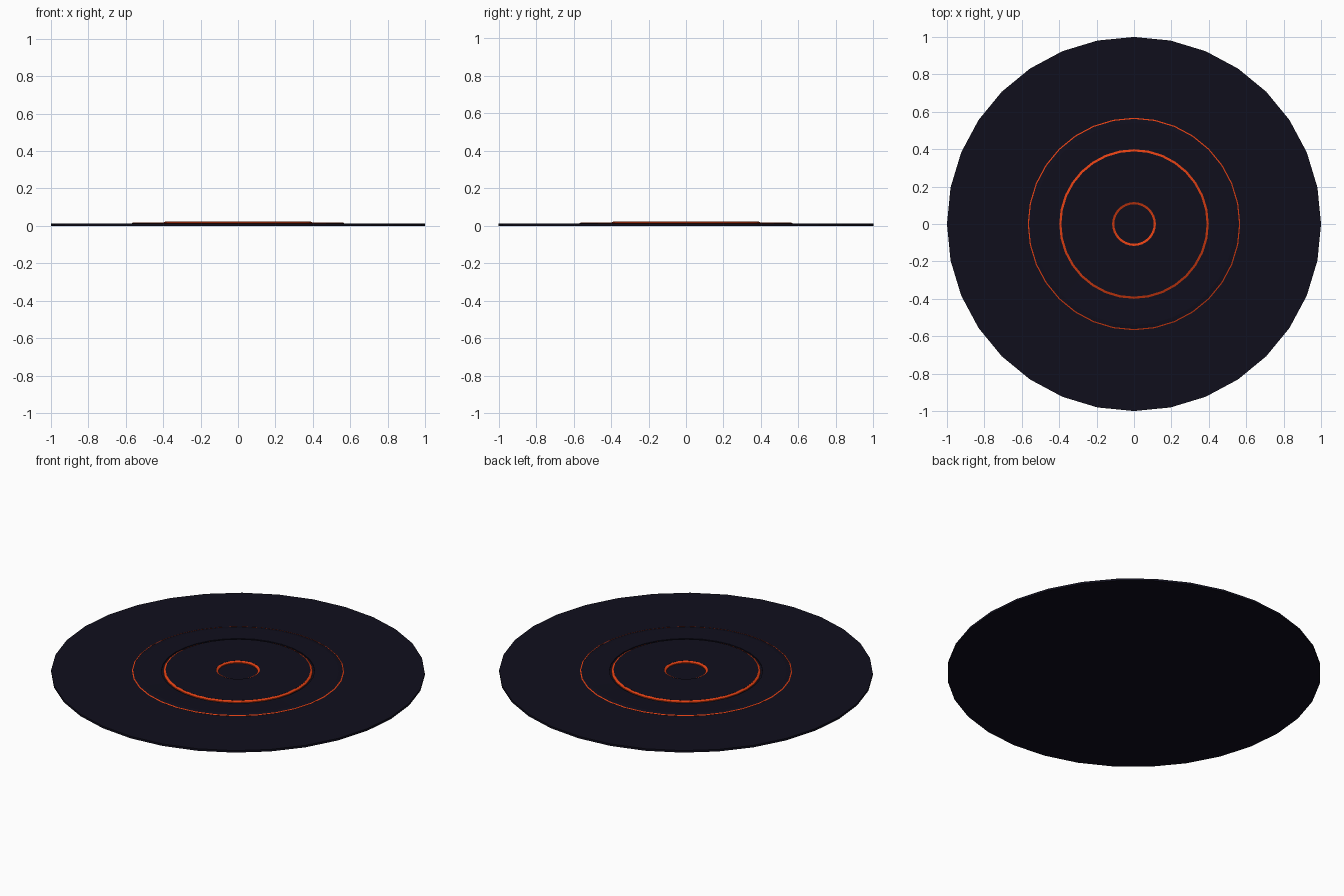
import bpy, bmesh
from math import cos, sin, tau

if "Cube" in bpy.data.objects:
    bpy.data.objects.remove(bpy.data.objects["Cube"])

SIDES = 32


def material(name, rgb):
    m = bpy.data.materials.new(name)
    m.diffuse_color = (*rgb, 1)
    m.use_nodes = True
    m.node_tree.nodes["Principled BSDF"].inputs["Base Color"].default_value = m.diffuse_color
    return m


dark = material("dark", (0.005, 0.0045, 0.012))
orange = material("orange", (0.75, 0.05, 0.006))


def lathe(name, profile, mat, closed=False):
    """Spin a list of (radius, z) points around z; open profiles get end caps."""
    bm = bmesh.new()
    rings = [[bm.verts.new((r * cos(tau * i / SIDES), r * sin(tau * i / SIDES), z))
              for i in range(SIDES)] for r, z in profile]
    pairs = list(zip(rings, rings[1:]))
    if closed:
        pairs.append((rings[-1], rings[0]))
    for a, b in pairs:
        for i in range(SIDES):
            j = (i + 1) % SIDES
            bm.faces.new((a[i], a[j], b[j], b[i]))
    if not closed:
        bm.faces.new(rings[0])
        bm.faces.new(rings[-1])
    bmesh.ops.recalc_face_normals(bm, faces=bm.faces)
    me = bpy.data.meshes.new(name)
    bm.to_mesh(me)
    bm.free()
    me.materials.append(mat)
    ob = bpy.data.objects.new(name, me)
    bpy.context.collection.objects.link(ob)
    return ob


# Wide base disc
lathe("base_disc", [(1.0, 0), (1.0, 0.012)], dark)

# Thin glowing line around a low dark plate
lathe("outer_glow_line", [(0.562, 0.010), (0.568, 0.0145), (0.562, 0.017)], orange, True)
lathe("outer_plate", [(0.41, 0.010), (0.564, 0.010), (0.564, 0.0155),
                      (0.54, 0.019), (0.41, 0.017)], dark, True)

# Raised inner plate with sloping glowing edges on both sides
lathe("inner_plate", [(0.117, 0.010), (0.388, 0.010), (0.388, 0.023), (0.117, 0.023)], dark, True)
lathe("middle_glow_ring", [(0.387, 0.010), (0.40, 0.010), (0.40, 0.017), (0.387, 0.023)], orange, True)
lathe("centre_glow_ring", [(0.105, 0.010), (0.118, 0.010), (0.118, 0.023), (0.105, 0.017)], orange, True)
